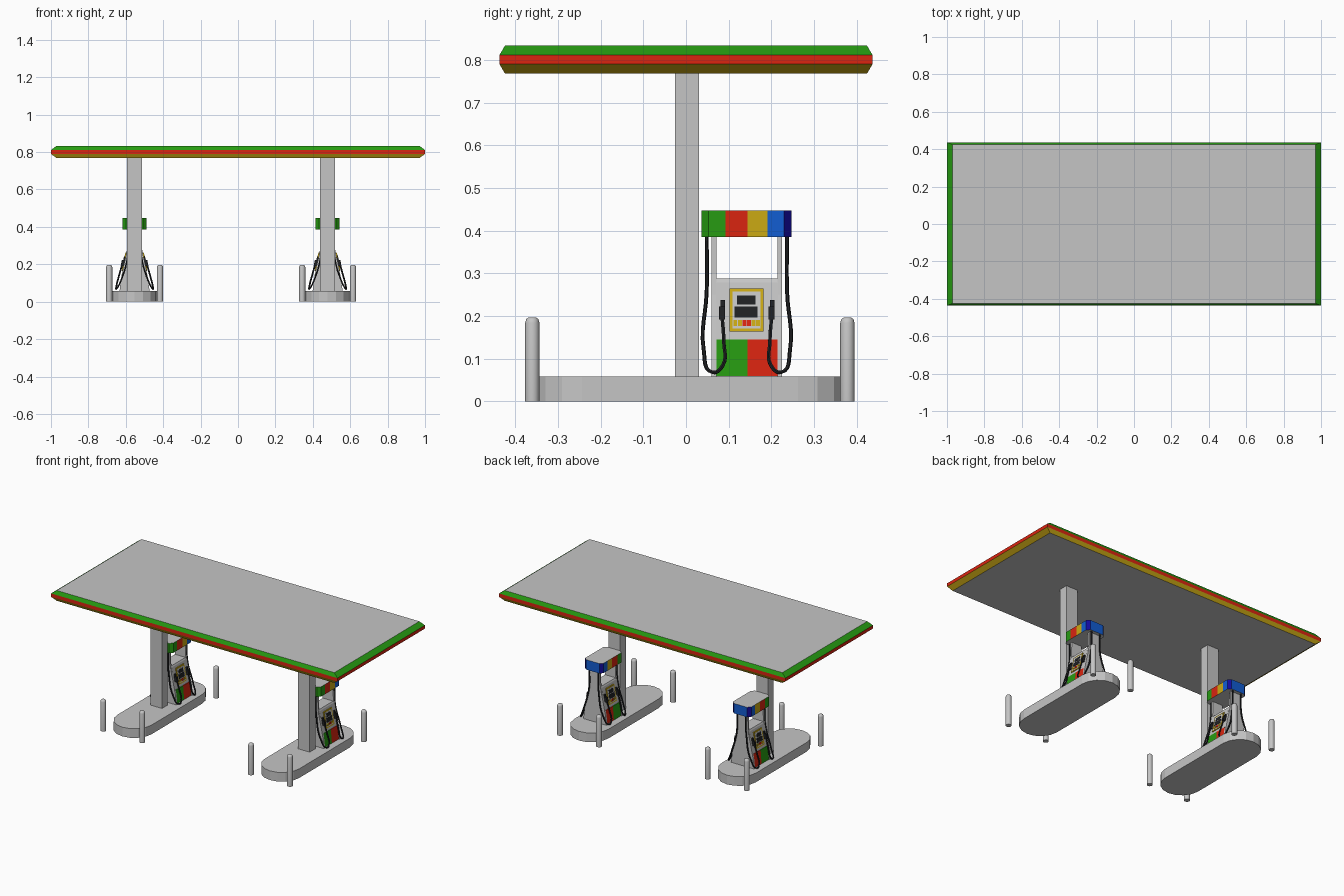
import bpy, bmesh, math

cube = bpy.data.objects.get("Cube")
if cube:
    bpy.data.objects.remove(cube)


def make_material(name, rgb):
    m = bpy.data.materials.new(name)
    m.use_nodes = True
    m.diffuse_color = (*rgb, 1)
    m.node_tree.nodes["Principled BSDF"].inputs["Base Color"].default_value = (*rgb, 1)
    return m


GREY = make_material("grey", (0.56, 0.56, 0.56))
GREEN = make_material("green", (0.02, 0.33, 0.006))
RED = make_material("red", (0.7, 0.018, 0.005))
YELLOW = make_material("yellow", (0.6, 0.4, 0.007))
BLUE = make_material("blue", (0.006, 0.11, 0.65))
NAVY = make_material("navy", (0.006, 0.003, 0.34))
BLACK = make_material("black", (0.014, 0.015, 0.017))


def finish(name, bm, mats, rule=None, smooth=False):
    """Turn a bmesh into an object; rule picks a material slot per face."""
    bmesh.ops.recalc_face_normals(bm, faces=bm.faces)
    bm.normal_update()
    if rule:
        for f in bm.faces:
            f.material_index = rule(f.calc_center_median(), f.normal)
    me = bpy.data.meshes.new(name)
    bm.to_mesh(me)
    bm.free()
    for m in mats:
        me.materials.append(m)
    ob = bpy.data.objects.new(name, me)
    bpy.context.collection.objects.link(ob)
    if smooth:
        bpy.ops.object.select_all(action='DESELECT')
        ob.select_set(True)
        bpy.context.view_layer.objects.active = ob
        bpy.ops.object.shade_smooth_by_angle(angle=math.radians(40))
    return ob


def loft(rings):
    """Skin a stack of matching rings and cap both ends."""
    bm = bmesh.new()
    loops = [[bm.verts.new(p) for p in r] for r in rings]
    n = len(loops[0])
    for a, b in zip(loops, loops[1:]):
        for i in range(n):
            j = (i + 1) % n
            bm.faces.new((a[i], a[j], b[j], b[i]))
    bm.faces.new(loops[0])
    bm.faces.new(loops[-1])
    return bm


def rect(hx, hy, z, cx=0, cy=0):
    return [(cx + sx * hx, cy + sy * hy, z) for sx, sy in ((-1, -1), (1, -1), (1, 1), (-1, 1))]


# Canopy: sloped green and yellow edges around an upright red band
canopy = loft([rect(0.97, 0.424, 0.768), rect(1, 0.437, 0.79),
               rect(1, 0.437, 0.811), rect(0.97, 0.424, 0.833)])


def canopy_rule(c, n):
    if abs(n.z) > 0.95:
        return 0
    return 1 if c.z > 0.811 else 2 if c.z > 0.79 else 3


finish("canopy", canopy, [GREY, GREEN, RED, YELLOW], canopy_rule)

MID = 0.009      # island centre in y
PUMP = 0.1425    # pump centre in y


def front_x(z):
    """Half depth of the pump body at a height."""
    return 0.073 - 0.08 * (z - 0.058) if z < 0.145 else 0.066 - 0.19 * (z - 0.145)


def face_plate(name, cx, side, y0, y1, z0, z1, lift, mat):
    """Thin plate lying on the sloping pump face."""
    rings = [[(cx + side * (front_x(z) + d), y, z) for y, z in
              ((y0, z0), (y1, z0), (y1, z1), (y0, z1))] for d in (-0.001, lift)]
    return finish(name, loft(rings), [mat])


def y_profile(name, cx, outline, y0, y1):
    """Extrude a mirrored half outline of (x, z) along y."""
    pts = outline + [(-x, z) for x, z in reversed(outline)]
    return finish(name, loft([[(cx + x, y, z) for x, z in pts] for y in (y0, y1)]), [GREY])


def hose(cx, side, end):
    path = [(0.03, -0.094, 0.39), (0.034, -0.094, 0.26), (0.07, -0.101, 0.12),
            (0.098, -0.08, 0.068), (0.097, -0.056, 0.085),
            (0.083, -0.054, 0.14), (0.066, -0.058, 0.2)]
    cu = bpy.data.curves.new("hose_path", 'CURVE')
    cu.dimensions = '3D'
    cu.bevel_depth = 0.0046
    cu.bevel_resolution = 1
    cu.resolution_u = 6
    cu.use_fill_caps = True
    sp = cu.splines.new('BEZIER')
    sp.bezier_points.add(len(path) - 1)
    for bp, (x, y, z) in zip(sp.bezier_points, path):
        bp.co = (cx + side * x, PUMP - end * y, z)
        bp.handle_left_type = bp.handle_right_type = 'AUTO'
    temp = bpy.data.objects.new("hose_path", cu)
    bpy.context.collection.objects.link(temp)
    bpy.context.view_layer.update()
    me = bpy.data.meshes.new_from_object(temp.evaluated_get(bpy.context.evaluated_depsgraph_get()))
    bpy.data.objects.remove(temp)
    bm = bmesh.new()
    bm.from_mesh(me)
    for f in bm.faces:
        f.material_index = 0
    finish("hose", bm, [BLACK], lambda c, n: 0, smooth=True)


def pump_head(cx):
    """Chamfered block cut into colour bands along y."""
    sections = [(0.036, 0.046), (0.053, 0.064), (0.092, 0.064), (0.144, 0.064),
                (0.191, 0.064), (0.23, 0.064), (0.247, 0.046)]
    bm = loft([[(cx - h, y, 0.385), (cx + h, y, 0.385), (cx + h, y, 0.447), (cx - h, y, 0.447)]
               for y, h in sections])

    def rule(c, n):
        if abs(n.z) > 0.9:
            return 0
        if n.y > 0.2 and n.y < 0.9:
            return 5
        return 1 + sum(c.y > limit for limit in (0.092, 0.144, 0.191))

    finish("pump_head", bm, [GREY, GREEN, RED, YELLOW, BLUE, NAVY], rule)


def pump(cx):
    half = [(0.073, 0.058), (0.066, 0.145), (0.0405, 0.279), (0.036, 0.288)]
    y_profile("pump_body", cx, half, 0.07, 0.215)
    flare = [(0.08, 0.058), (0.073, 0.12), (0.057, 0.2), (0.045, 0.25),
             (0.037, 0.3), (0.035, 0.386)]
    for y in (0.06, 0.214):
        y_profile("pump_side_plate", cx, flare, y, y + 0.011)
    pump_head(cx)
    for side in (-1, 1):
        face_plate("lower_panel_green", cx, side, 0.071, 0.144, 0.059, 0.145, 0.003, GREEN)
        face_plate("lower_panel_red", cx, side, 0.144, 0.214, 0.059, 0.145, 0.003, RED)
        face_plate("display_frame", cx, side, 0.102, 0.182, 0.164, 0.264, 0.005, YELLOW)
        face_plate("display_panel", cx, side, 0.109, 0.175, 0.171, 0.257, 0.006, GREY)
        face_plate("upper_screen", cx, side, 0.12, 0.163, 0.227, 0.248, 0.0075, BLACK)
        face_plate("lower_screen", cx, side, 0.114, 0.168, 0.196, 0.222, 0.0075, BLACK)
        for i in range(6):
            y = 0.111 + i * 0.0106
            face_plate("button", cx, side, y, y + 0.009, 0.177, 0.191, 0.0075,
                       RED if i in (2, 3) else YELLOW)
        for end in (-1, 1):
            y = PUMP + end * 0.058
            face_plate("nozzle", cx, side, y - 0.007, y + 0.007, 0.192, 0.222, 0.017, BLACK)
            face_plate("nozzle_handle", cx, side, y - 0.004, y + 0.007, 0.218, 0.237, 0.009, BLACK)
            hose(cx, side, end)


def station(cx):
    # Island with rounded ends
    outline = []
    for end in (1, -1):
        for i in range(9):
            a = math.pi * i / 8
            outline.append((cx + end * 0.12 * math.cos(a),
                            MID + end * (0.253 + 0.12 * math.sin(a))))
    finish("island", loft([[(x, y, z) for x, y in outline] for z in (0, 0.058)]), [GREY])

    # Pillar up to the canopy
    finish("pillar", loft([rect(0.04, 0.028, z, cx, 0.002) for z in (0.058, 0.769)]), [GREY])

    # Guard posts at the four corners
    for sx in (-1, 1):
        for sy in (-1, 1):
            rings = [[(cx + sx * 0.136 + r * math.cos(i * math.pi / 6),
                       MID + sy * 0.369 + r * math.sin(i * math.pi / 6), z) for i in range(12)]
                     for r, z in ((0.0168, 0), (0.0168, 0.184), (0.014, 0.193), (0.008, 0.197))]
            finish("guard_post", loft(rings), [GREY], smooth=True)
    pump(cx)


for centre in (-0.553, 0.479):
    station(centre)
